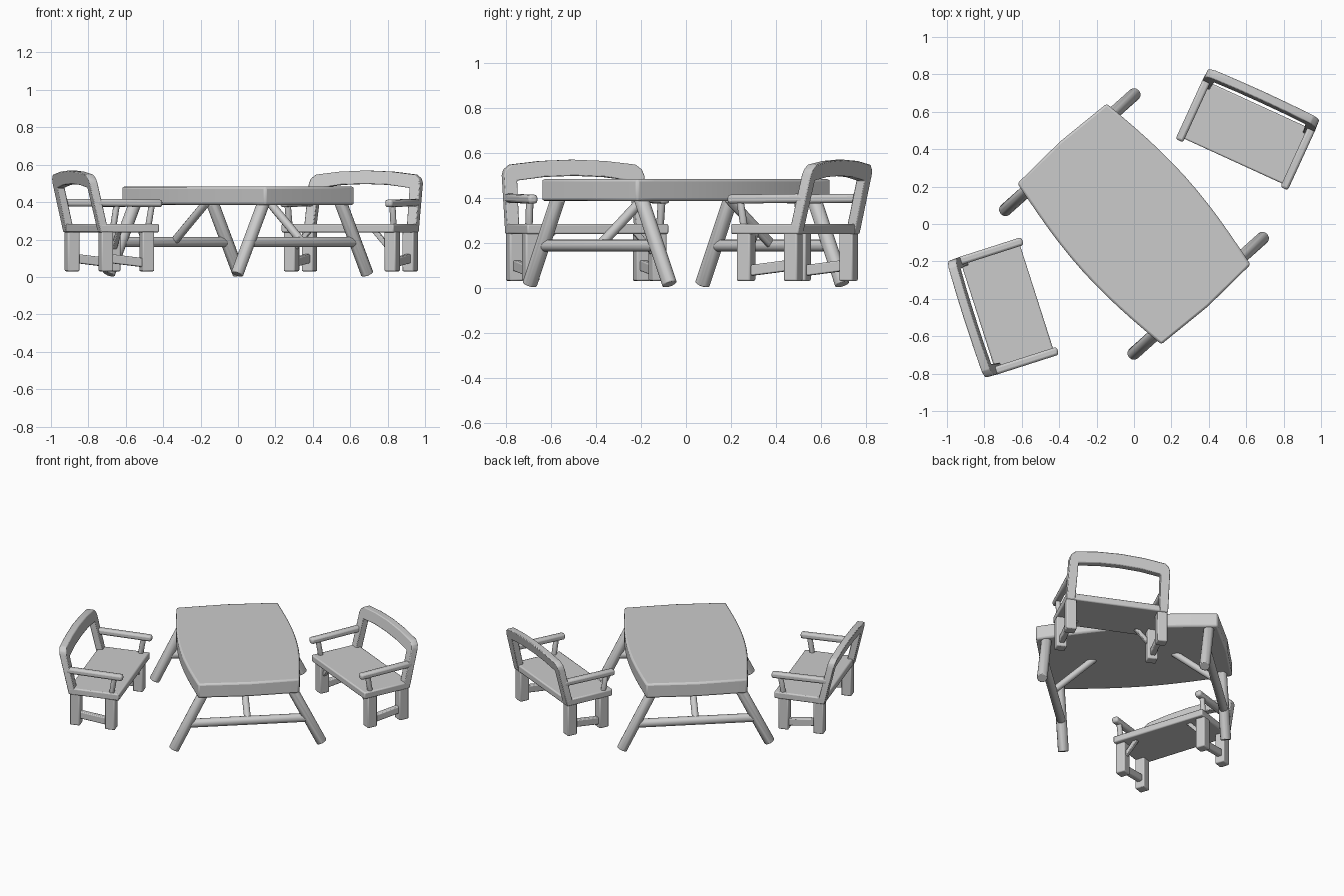
import bpy, bmesh
from math import radians, cos, pi
from mathutils import Matrix, Vector

if "Cube" in bpy.data.objects:
    bpy.data.objects.remove(bpy.data.objects["Cube"])


def finish(bm, name, place, bevel=0.0):
    bmesh.ops.recalc_face_normals(bm, faces=bm.faces[:])
    me = bpy.data.meshes.new(name)
    bm.to_mesh(me)
    bm.free()
    me.shade_smooth()
    me.set_sharp_from_angle(angle=radians(35))
    ob = bpy.data.objects.new(name, me)
    bpy.context.collection.objects.link(ob)
    ob.matrix_world = place
    if bevel:
        mod = ob.modifiers.new("soft edges", 'BEVEL')
        mod.width, mod.segments = bevel, 2
    return ob


def rod(name, place, p, q, r, r2=None, sides=12):
    """Round bar from p to q."""
    p, q = Vector(p), Vector(q)
    d = q - p
    bm = bmesh.new()
    m = Matrix.Translation((p + q) / 2) @ d.to_track_quat('Z', 'Y').to_matrix().to_4x4()
    bmesh.ops.create_cone(bm, cap_ends=True, segments=sides, radius1=r,
                          radius2=r2 or r, depth=d.length, matrix=m)
    return finish(bm, name, place, 0.005)


def beam(name, place, p, q, w, h, bevel=0.006):
    """Rectangular bar from p to q, w across and h high."""
    p, q = Vector(p), Vector(q)
    d = q - p
    bm = bmesh.new()
    m = (Matrix.Translation((p + q) / 2) @ d.to_track_quat('Y', 'Z').to_matrix().to_4x4()
         @ Matrix.Diagonal((w, d.length, h, 1)))
    bmesh.ops.create_cube(bm, size=1, matrix=m)
    return finish(bm, name, place, bevel)


def slab(name, place, outline, vec, bevel):
    """Planar outline extruded along vec."""
    bm = bmesh.new()
    f = bm.faces.new([bm.verts.new(c) for c in outline])
    new = bmesh.ops.extrude_face_region(bm, geom=[f], use_keep_orig=True)
    bmesh.ops.translate(bm, vec=vec, verts=[v for v in new["geom"] if isinstance(v, bmesh.types.BMVert)])
    return finish(bm, name, place, bevel)


def table():
    place = Matrix.Rotation(radians(-48.2), 4, 'Z')
    # bowed table top
    n = 12
    side = [(-0.577 + 1.154 * i / n, -0.32 - 0.053 * cos(pi * (i / n - 0.5))) for i in range(n + 1)]
    pts = side + [(0.592, 0)] + [(-x, -y) for x, y in side] + [(-0.592, 0)]
    slab("table_top", place, [(x, y, 0.385) for x, y in pts], (0, 0, 0.098), 0.012)
    for s in (-1, 1):
        u = 0.515 * s
        # splayed legs, cross bar and diagonal brace at each end
        for t in (-1, 1):
            rod("table_leg", place, (u, 0.467 * t, 0.015), (u, 0.275 * t, 0.40), 0.034)
        rod("table_cross_bar", place, (u, -0.40, 0.187), (u, 0.40, 0.187), 0.028)
        rod("table_brace", place, (u, 0, 0.187), (0.25 * s, 0, 0.40), 0.022)


def bench(x, y, angle):
    # local frame: back edge on y = 0, front faces -y
    place = Matrix.Translation((x, y, 0)) @ Matrix.Rotation(radians(angle), 4, 'Z')
    slab("bench_seat", place,
         [(-0.33, 0, 0.238), (0.33, 0, 0.238), (0.33, -0.33, 0.238), (-0.33, -0.33, 0.238)],
         (0, 0, 0.046), 0.008)

    # leaning arched back frame
    def lean(z):
        return 0.075 * (z - 0.24) / 0.32

    right = [(0.33, 0.24), (0.327, 0.50), (0.318, 0.525), (0.29, 0.547), (0.15, 0.563)]
    inner = [(0.14, 0.492), (0.268, 0.476), (0.275, 0.24)]
    outline = (right + [(0, 0.569)] + [(-a, b) for a, b in reversed(right)]
               + [(-a, b) for a, b in reversed(inner)] + [(0, 0.497)] + inner)
    slab("bench_back_frame", place, [(a, lean(b), b) for a, b in outline], (0, -0.046, 0), 0.005)

    for s in (-1, 1):
        # legs
        for fy in (-0.04, -0.27):
            slab("bench_leg", place,
                 [(0.296 * s + i, fy + j, 0.03) for i, j in
                  ((-.033, -.033), (.033, -.033), (.033, .033), (-.033, .033))],
                 (0, 0, 0.215), 0.007)
        # side rail and diagonal brace
        beam("bench_side_rail", place, (0.296 * s, -0.26, 0.075), (0.296 * s, -0.05, 0.10), 0.035, 0.048)
        beam("bench_brace", place, (0.29 * s, -0.27, 0.14), (0.19 * s, -0.27, 0.25), 0.026, 0.026, 0.004)
        # arm and its post
        beam("bench_arm", place, (0.308 * s, 0.02, 0.398), (0.308 * s, -0.35, 0.393), 0.044, 0.04, 0.013)
        rod("bench_arm_post", place, (0.306 * s, -0.275, 0.27), (0.308 * s, -0.295, 0.39), 0.017)


table()
bench(0.668, 0.636, -24.6)
bench(-0.835, -0.491, 107.75)
